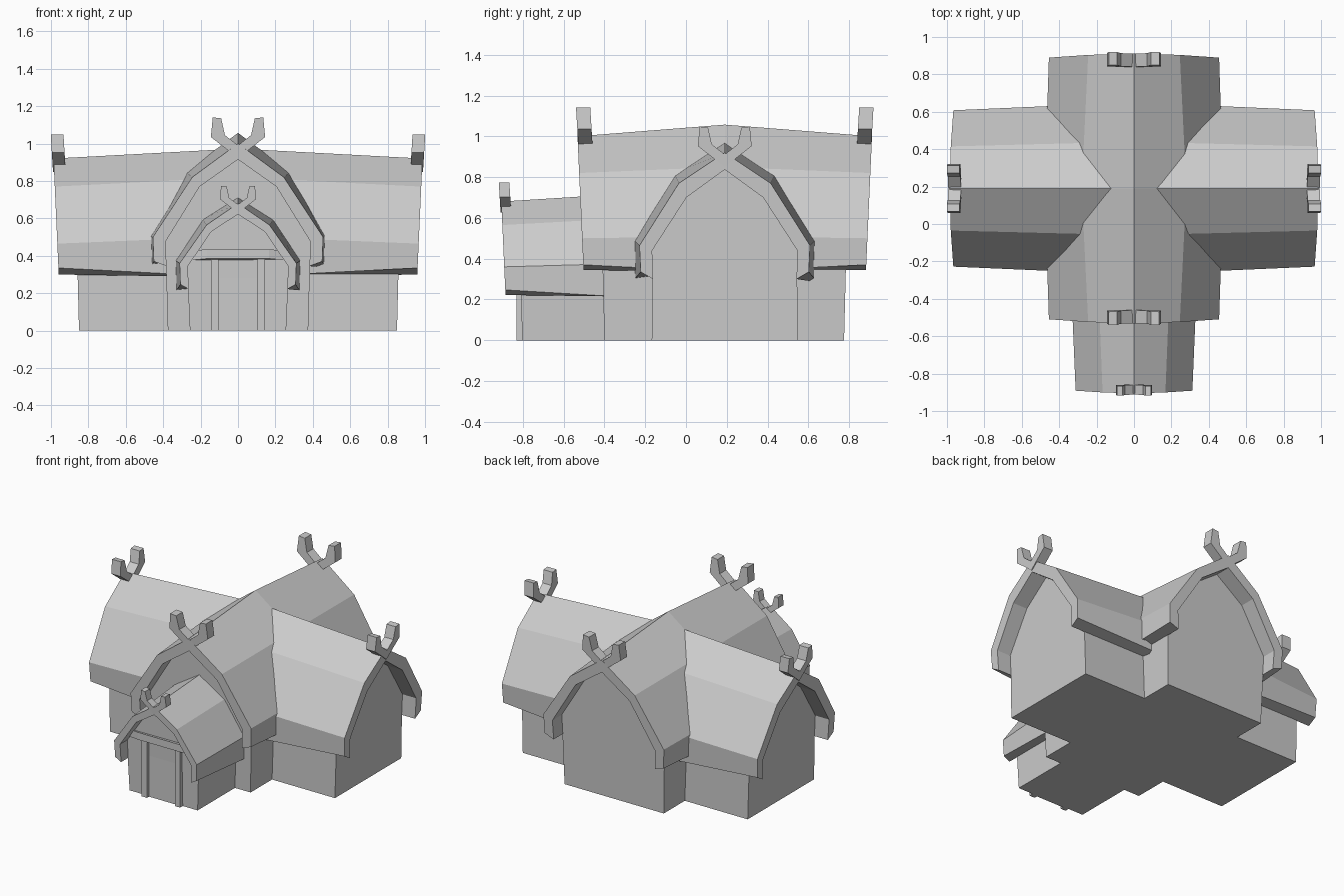
import bpy, bmesh, math
from mathutils import Matrix

if "Cube" in bpy.data.objects:
    bpy.data.objects.remove(bpy.data.objects["Cube"], do_unlink=True)

grey = bpy.data.materials.new("plain grey")
grey.use_nodes = True
grey.diffuse_color = (0.6, 0.6, 0.6, 1)
grey.node_tree.nodes["Principled BSDF"].inputs["Base Color"].default_value = (0.6, 0.6, 0.6, 1)


def finish(name, bm, place):
    bmesh.ops.recalc_face_normals(bm, faces=bm.faces)
    mesh = bpy.data.meshes.new(name)
    bm.to_mesh(mesh)
    bm.free()
    mesh.transform(place)
    mesh.materials.append(grey)
    obj = bpy.data.objects.new(name, mesh)
    bpy.context.collection.objects.link(obj)
    return obj


def mirrored(half):
    """Half profile from eave to apex, continued down the other side."""
    return half + [(-x, z) for x, z in reversed(half[:-1])]


def loft(name, rings, place, hollow=False):
    """Bridge closed rings of (x, y, z) points; a hollow arch gets a rim of quads."""
    bm = bmesh.new()
    loops = [[bm.verts.new(p) for p in ring] for ring in rings]
    n = len(loops[0])
    for a, b in zip(loops, loops[1:]):
        for i in range(n):
            j = (i + 1) % n
            bm.faces.new((a[i], a[j], b[j], b[i]))
    for cap in (loops[0], loops[-1]):
        if hollow:
            for i in range(n // 2 - 1):
                bm.faces.new((cap[i], cap[i + 1], cap[n - 2 - i], cap[n - 1 - i]))
        else:
            bm.faces.new(cap)
    return finish(name, bm, place)


def roof(name, end, mid, inner, reach, back, place):
    """Thatch shell, swollen in the middle; ends lean outwards."""
    def ring(half, side, length):
        outline = mirrored(half) + mirrored(inner)[::-1]
        return [(x, side * (length + 0.045 * z) if side else length, z) for x, z in outline]
    rings = [ring(end, -1, reach), ring(mid, 0, back)]
    if back == 0:
        rings.append(ring(end, 1, reach))
    loft(name, rings, place, hollow=True)


def walls(name, inner, base, reach, back, place):
    """Solid body that fills the arch below the roof."""
    outline = mirrored([(base, 0)] + [(x + 0.003, z + 0.006) for x, z in inner])
    front = [(x, -reach - 0.025 * z, z) for x, z in outline]
    rear = [(x, back + (0.025 * z if back > 0 else 0), z) for x, z in outline]
    loft(name, [front, rear], place)


def prism(name, outline, y0, y1, place, lean=0):
    z0 = min(z for x, z in outline)
    loft(name, [[(x, y + lean * (z - z0), z) for x, z in outline] for y in (y0, y1)], place)


def horns(name, apex, size, y, thick, place):
    """Crossed gable boards with upright tips."""
    half = [(0, -0.08), (0.055, -0.035), (0.145, 0.035), (0.135, 0.14),
            (0.09, 0.135), (0.07, 0.045), (0, -0.01)]
    full = half + [(-x, z) for x, z in half[-2:0:-1]]
    prism(name, [(x * size, apex + z * size) for x, z in full], y, y + thick, place, -0.06)


nave = Matrix.Translation((0, 0.19, 0))
turn = Matrix.Rotation(math.pi, 4, "Z")
transept = nave @ Matrix.Rotation(math.pi / 2, 4, "Z")
ground = Matrix.Identity(4)

# Long hall running front to back
nave_inner = [(0.382, 0.345), (0.388, 0.475), (0.205, 0.77), (0, 0.915)]
roof("hall_roof", [(0.45, 0.37), (0.455, 0.5), (0.245, 0.82), (0, 1.0)],
     [(0.472, 0.335), (0.478, 0.51), (0.28, 0.85), (0, 1.057)], nave_inner, 0.677, 0, nave)
walls("hall_walls", nave_inner, 0.375, 0.59, 0.585, nave)

# Cross wing running left to right
wing_inner = [(0.352, 0.3), (0.356, 0.44), (0.188, 0.7), (0, 0.837)]
roof("wing_roof", [(0.412, 0.335), (0.418, 0.465), (0.225, 0.77), (0, 0.92)],
     [(0.455, 0.285), (0.46, 0.505), (0.25, 0.82), (0, 0.973)], wing_inner, 0.945, 0, transept)
walls("wing_walls", wing_inner, 0.358, 0.85, 0.85, transept)

# Entrance porch
porch_inner = [(0.264, 0.222), (0.268, 0.345), (0.142, 0.53), (0, 0.622)]
roof("porch_roof", [(0.308, 0.247), (0.312, 0.36), (0.168, 0.565), (0, 0.68)],
     [(0.33, 0.215), (0.335, 0.375), (0.19, 0.595), (0, 0.715)], porch_inner, 0.875, -0.35, ground)
walls("porch_walls", porch_inner, 0.257, 0.803, -0.35, ground)

# Crossed gable boards on every gable
horns("hall_front_horns", 1.0, 1, -0.716, 0.07, nave)
horns("hall_back_horns", 1.0, 1, -0.716, 0.07, nave @ turn)
horns("wing_right_horns", 0.92, 0.91, -0.989, 0.068, transept @ turn)
horns("wing_left_horns", 0.92, 0.91, -0.989, 0.068, transept)
horns("porch_horns", 0.68, 0.67, -0.909, 0.052, ground)

# Doorway: two posts, a lintel with angled ends, and the door
for side, name in ((-1, "right_door_post"), (1, "left_door_post")):
    post = [(side * x, z) for x, z in ((0.105, 0), (0.145, 0), (0.145, 0.4), (0.105, 0.4))]
    prism(name, post, -0.832, -0.79, ground)
prism("door", [(-0.105, 0), (0.105, 0), (0.105, 0.362), (-0.105, 0.362)], -0.81, -0.79, ground)
plan = [(-0.25, -0.79), (-0.25, -0.818), (-0.165, -0.842), (0.165, -0.842), (0.25, -0.818), (0.25, -0.79)]
loft("door_lintel", [[(x, y, z - 0.1 * max(0, abs(x) - 0.165)) for x, y in plan]
                     for z in (0.385, 0.435)], ground)
